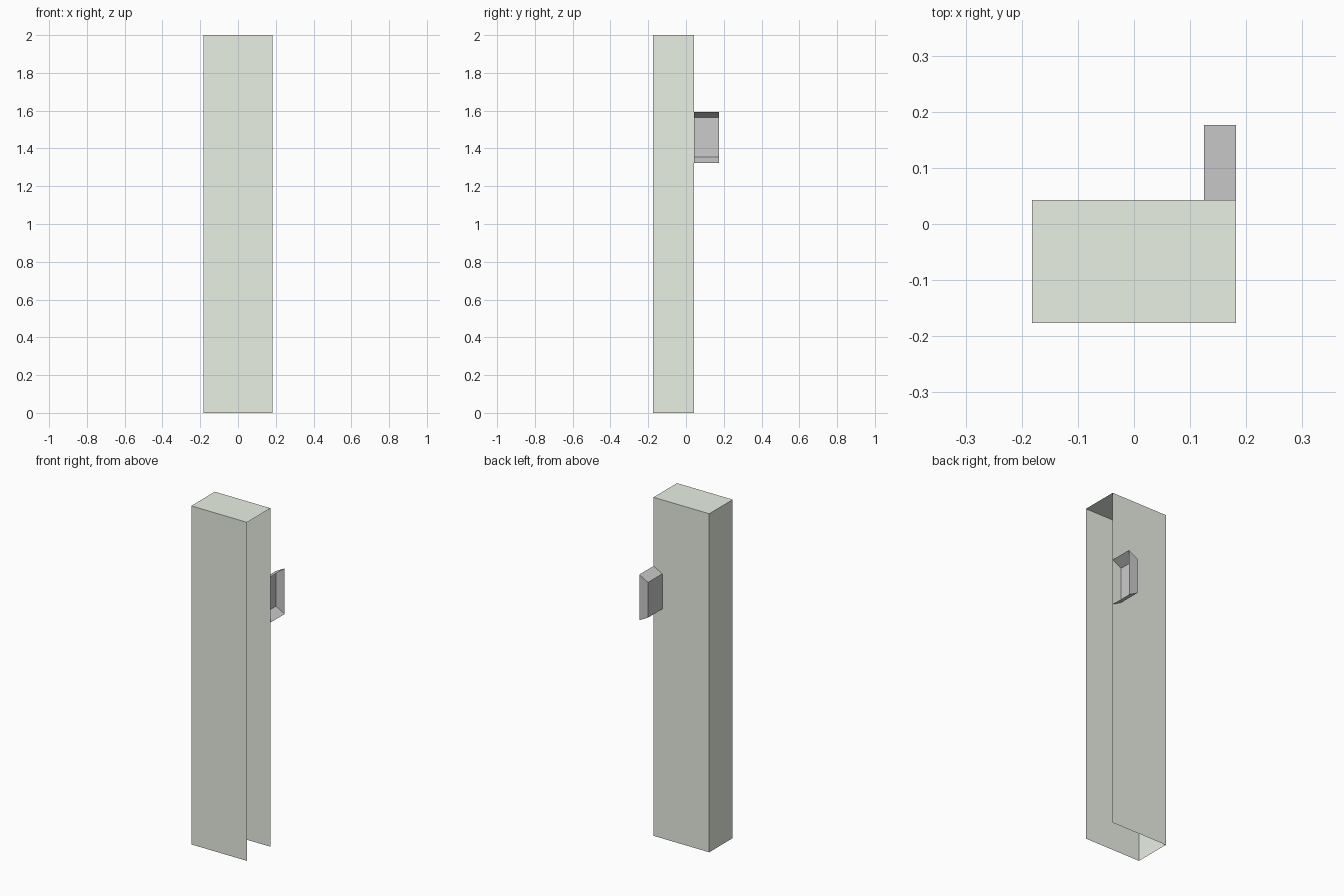
import bpy
import bmesh
from mathutils import Vector

if "Cube" in bpy.data.objects:
    bpy.data.objects.remove(bpy.data.objects["Cube"])


def open_shell(name, near, far, open_dirs, color=None, taper=None):
    """Thin-sheet box between two corners, without the faces that point along open_dirs."""
    near, far = Vector(near), Vector(far)
    center, size = (near + far) / 2, far - near
    bm = bmesh.new()
    bmesh.ops.create_cube(bm, size=1)
    gone = [f for f in bm.faces
            if any(f.normal.dot(Vector(d)) > 0.9 for d in open_dirs)]
    bmesh.ops.delete(bm, geom=gone, context='FACES')
    for v in bm.verts:
        inner = v.co.x < 0
        v.co = Vector(a * b for a, b in zip(v.co, size))
        if taper and inner:      # shorter inner end gives sloped top and bottom
            v.co.z *= taper
    mesh = bpy.data.meshes.new(name)
    bm.to_mesh(mesh)
    bm.free()
    obj = bpy.data.objects.new(name, mesh)
    obj.location = center
    bpy.context.collection.objects.link(obj)
    if color:
        mat = bpy.data.materials.new(name + "_paint")
        mat.diffuse_color = color
        mat.use_nodes = True
        mat.node_tree.nodes["Principled BSDF"].inputs["Base Color"].default_value = mat.diffuse_color
        mesh.materials.append(mat)
    return obj


# Tall sheet-metal column, open on its right side and underneath
open_shell("column_panel", (-0.182, -0.176, 0), (0.182, 0.043, 2),
           [(1, 0, 0), (0, 0, -1)], color=(0.82, 0.87, 0.78, 1))

# Recessed handle pocket, opening to the right, with sloped top and bottom
open_shell("handle_pocket", (0.125, 0.043, 1.324), (0.182, 0.176, 1.594),
           [(1, 0, 0)], taper=0.77)
